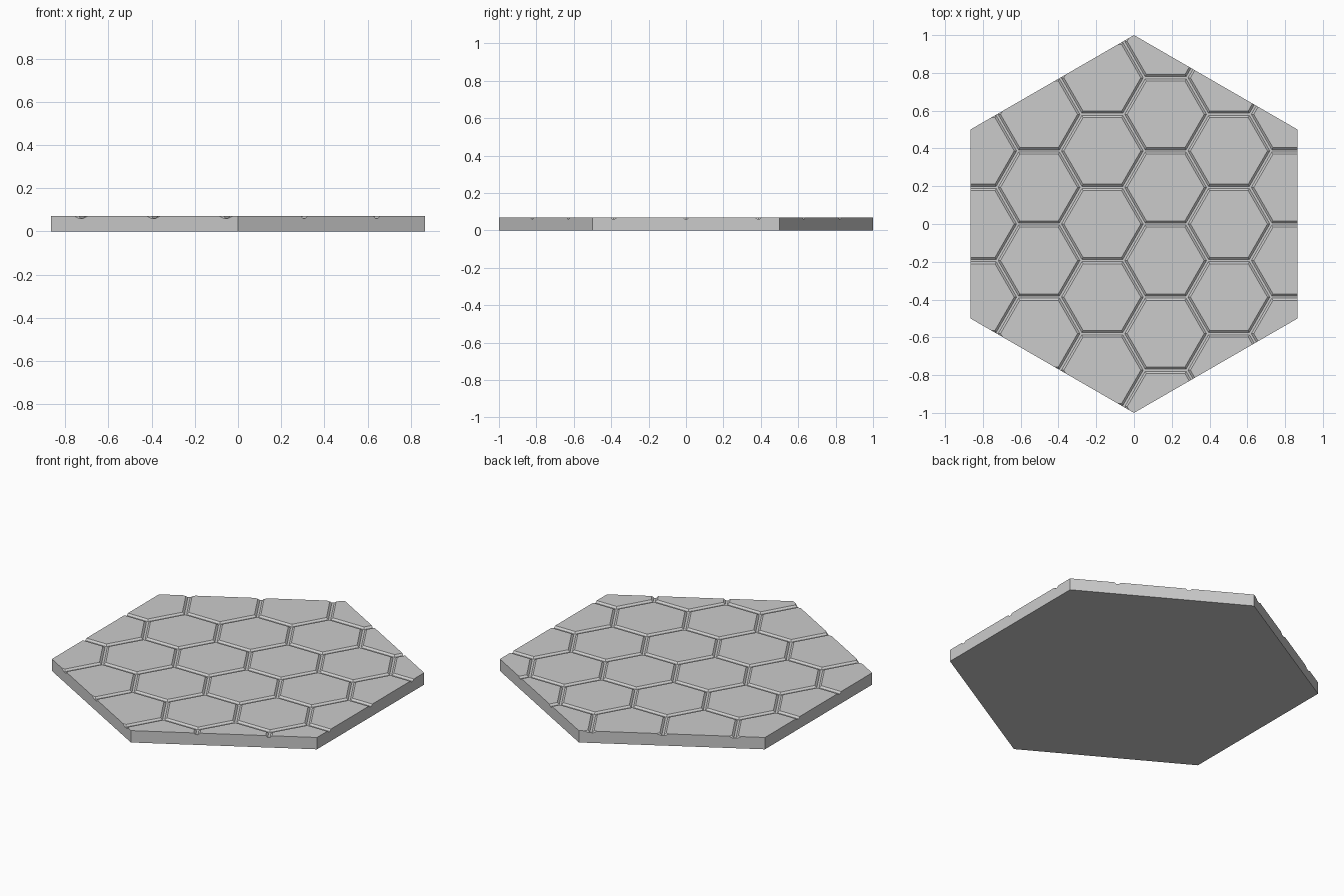
import bpy, bmesh
from math import sin, cos, pi, sqrt
from mathutils import Vector

if "Cube" in bpy.data.objects:
    bpy.data.objects.remove(bpy.data.objects["Cube"])

HEIGHT, DEPTH = 0.07, 0.010        # plate thickness, groove depth
PITCH = 0.387                      # cell spacing along y
STEP = PITCH * sqrt(3) / 2         # cell column spacing along x
RIM, FLOOR = 0.017, 0.006          # half widths of groove at top and floor


def ring(bm, cx, cy, apothem, z):
    r = apothem * 2 / sqrt(3)
    return [bm.verts.new((cx + r * cos(k * pi / 3), cy + r * sin(k * pi / 3), z))
            for k in range(6)]


bm = bmesh.new()

# Honeycomb surface: flat top, sloped wall and groove floor for every cell
for i in range(-4, 4):
    for j in range(-4, 5):
        cx = STEP * (i + 0.5)
        cy = PITCH * (j + (0.5 if i % 2 == 0 else 0))
        top = ring(bm, cx, cy, PITCH / 2 - RIM, HEIGHT)
        low = ring(bm, cx, cy, PITCH / 2 - FLOOR, HEIGHT - DEPTH)
        out = ring(bm, cx, cy, PITCH / 2, HEIGHT - DEPTH)
        bm.faces.new(top)
        for a, b in ((top, low), (low, out)):
            for k in range(6):
                n = (k + 1) % 6
                bm.faces.new((a[k], b[k], b[n], a[n]))
bmesh.ops.remove_doubles(bm, verts=bm.verts, dist=1e-4)

# Trim to the big hexagon
for k in range(6):
    d = Vector((cos(k * pi / 3), sin(k * pi / 3), 0))
    bmesh.ops.bisect_plane(bm, geom=bm.verts[:] + bm.edges[:] + bm.faces[:],
                           plane_co=d * sqrt(3) / 2, plane_no=d,
                           dist=1e-6, clear_outer=True)
bmesh.ops.remove_doubles(bm, verts=bm.verts, dist=1e-4)

# Side walls down to the ground, then the underside
border = [e for e in bm.edges if e.is_boundary]
new = bmesh.ops.extrude_edge_only(bm, edges=border)["geom"]
for v in new:
    if isinstance(v, bmesh.types.BMVert):
        v.co.z = 0
base = [e for e in bm.edges if e.is_boundary]
bmesh.ops.holes_fill(bm, edges=base, sides=0)

# Merge coplanar faces into clean panels
bmesh.ops.dissolve_limit(bm, angle_limit=0.01, verts=bm.verts[:], edges=bm.edges[:])
bmesh.ops.recalc_face_normals(bm, faces=bm.faces[:])

mesh = bpy.data.meshes.new("honeycomb_plate")
bm.to_mesh(mesh)
bm.free()
plate = bpy.data.objects.new("honeycomb_plate", mesh)
bpy.context.collection.objects.link(plate)
